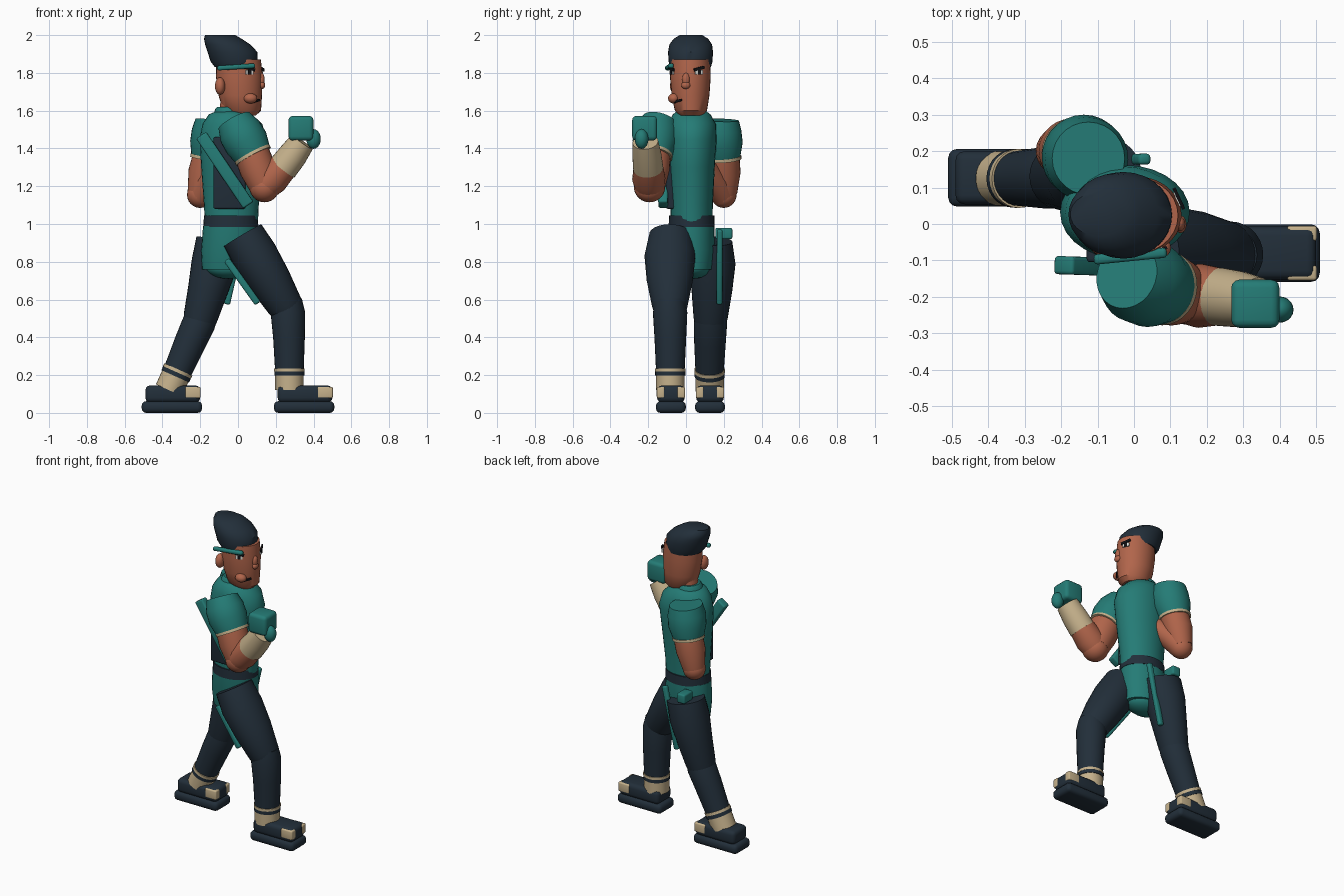
import bpy, bmesh, math
from mathutils import Vector

if "Cube" in bpy.data.objects:
    bpy.data.objects.remove(bpy.data.objects["Cube"], do_unlink=True)


def material(name, red, green, blue):
    mat = bpy.data.materials.new(name)
    mat.use_nodes = True
    colour = (red, green, blue, 1)
    mat.diffuse_color = colour
    mat.node_tree.nodes["Principled BSDF"].inputs["Base Color"].default_value = colour
    return mat


teal = material("teal cloth", .018, .2, .18)
navy = material("dark navy cloth", .016, .028, .042)
skin = material("warm skin", .44, .13, .07)
beige = material("beige trim", .56, .44, .26)
black = material("black detail", .006, .006, .008)
white = material("eye white", .75, .75, .7)


def finish(bm, name, mat):
    """Turn a bmesh into a shaded object with one material."""
    bmesh.ops.recalc_face_normals(bm, faces=bm.faces)
    mesh = bpy.data.meshes.new(name)
    bm.to_mesh(mesh)
    bm.free()
    mesh.materials.append(mat)
    obj = bpy.data.objects.new(name, mesh)
    bpy.context.collection.objects.link(obj)
    bpy.ops.object.select_all(action="DESELECT")
    bpy.context.view_layer.objects.active = obj
    obj.select_set(True)
    bpy.ops.object.shade_smooth_by_angle(angle=math.radians(40))
    return obj


def skin_rings(name, rings, mat):
    """Bridge a list of point rings and cap both ends."""
    bm = bmesh.new()
    rows = [[bm.verts.new(point) for point in ring] for ring in rings]
    count = len(rows[0])
    for low, high in zip(rows, rows[1:]):
        for i in range(count):
            j = (i + 1) % count
            bm.faces.new((low[i], low[j], high[j], high[i]))
    bm.faces.new(rows[0][::-1])
    bm.faces.new(rows[-1])
    return finish(bm, name, mat)


def ellipse(centre, side, across, sides=28):
    turns = [math.tau * i / sides for i in range(sides)]
    return [centre + side * math.cos(a) + across * math.sin(a) for a in turns]


def stack(name, levels, mat):
    """Level oval sections: x, y, z, x radius, y radius."""
    rings = [ellipse(Vector(level[:3]), Vector((level[3], 0, 0)),
                     Vector((0, level[4], 0))) for level in levels]
    return skin_rings(name, rings, mat)


def tube(name, mat, *stations):
    """Limb through stations: x, y, z, radius and optional y radius."""
    points = [Vector(s[:3]) for s in stations]
    rings = []
    for i, station in enumerate(stations):
        ahead = points[min(i + 1, len(points) - 1)]
        behind = points[max(i - 1, 0)]
        along = (ahead - behind).normalized()
        side = along.cross(Vector((0, 1, 0))).normalized()
        across = along.cross(side)
        rings.append(ellipse(points[i], side * station[3], across * station[-1]))
    return skin_rings(name, rings, mat)


def ball(name, mat, centre, radii):
    bm = bmesh.new()
    bmesh.ops.create_uvsphere(bm, u_segments=20, v_segments=12, radius=1)
    bmesh.ops.scale(bm, vec=radii, verts=bm.verts)
    bmesh.ops.translate(bm, vec=centre, verts=bm.verts)
    return finish(bm, name, mat)


def box(name, mat, centre, size, bevel=0.0, turn=(0, 0, 0)):
    bm = bmesh.new()
    bmesh.ops.create_cube(bm, size=1)
    bmesh.ops.scale(bm, vec=size, verts=bm.verts)
    if bevel:
        bmesh.ops.bevel(bm, geom=bm.edges[:], offset=bevel, segments=3,
                        profile=.5, affect="EDGES")
    obj = finish(bm, name, mat)
    obj.location = centre
    obj.rotation_euler = turn
    return obj


def bar(name, mat, start, end, width, depth):
    """Flat bar between two points, depth measured along y."""
    start, end = Vector(start), Vector(end)
    line = end - start
    tilt = -math.atan2(line.z, line.x)
    yaw = math.atan2(line.y, math.hypot(line.x, line.z))
    obj = box(name, mat, (start + end) / 2, (line.length, depth, width), .01)
    obj.rotation_mode = "XYZ"
    obj.rotation_euler = (0, tilt, yaw)
    return obj


# Torso, side panel and belt
stack("torso", [(-.035, .03, .99, .14, .11), (-.035, .03, 1.1, .145, .112),
                (-.03, .03, 1.3, .165, .122), (-.025, .032, 1.45, .178, .13),
                (-.03, .032, 1.53, .158, .126), (-.04, .03, 1.58, .115, .1),
                (-.04, .03, 1.595, .08, .08)], teal)
stack("collar", [(-.05, .03, 1.56, .085, .085), (-.05, .03, 1.61, .07, .075),
                 (-.05, .03, 1.62, .06, .065)], teal)
box("side_panel", navy, (-.045, -.075, 1.27), (.17, .06, .38), .01)
bar("chest_strap", teal, (-.195, -.11, 1.47), (.055, -.125, 1.1), .065, .05)
stack("belt", [(-.038, .03, .985, .146, .122), (-.038, .03, 1.045, .142, .12)], navy)

# Hips and hanging sash
stack("hips", [(-.05, .04, .76, .14, .1), (-.045, .035, .86, .15, .118),
               (-.04, .03, .99, .145, .12)], teal)
ball("crotch", teal, (-.05, .04, .77), (.12, .09, .06))
bar("right_sash", teal, (-.06, -.12, .81), (.105, -.14, .58), .035, .03)
bar("left_sash", teal, (.03, .175, .97), (-.06, .18, .575), .035, .03)
box("sash_knot", teal, (-.13, .2, .95), (.06, .09, .06), .01)

# Legs: thigh, shin and banded ankle
tube("right_thigh", navy, (.025, -.08, .94, .115, .115), (.09, -.085, .83, .122, .135),
     (.17, -.086, .7, .112, .122), (.25, -.086, .565, .094, .094),
     (.262, -.086, .53, .08, .08))
tube("right_shin", navy, (.258, -.085, .6, .08), (.264, -.084, .53, .091),
     (.27, -.083, .4, .084), (.272, -.083, .23, .076))
tube("left_thigh", navy, (-.1, .145, .91, .122, .1), (-.125, .14, .79, .122, .122),
     (-.16, .137, .65, .106, .108), (-.2, .13, .5, .09, .09),
     (-.21, .13, .46, .08, .08))
tube("left_shin", navy, (-.18, .13, .54, .08), (-.207, .13, .475, .088),
     (-.25, .127, .38, .084), (-.32, .125, .22, .075))


def ankle(side, top, bottom):
    top, bottom = Vector(top), Vector(bottom)

    def band(name, mat, start, end, radius):
        tube(side + name, mat, (*top.lerp(bottom, start), radius),
             (*top.lerp(bottom, end), radius))
    band("_ankle_stripe", beige, 0, .14, .081)
    band("_ankle_cuff", navy, .14, .33, .08)
    band("_sock", beige, .33, 1, .076)


ankle("right", (.272, -.083, .235), (.272, -.083, .12))
ankle("left", (-.316, .125, .23), (-.365, .125, .12))

# Shoes with soles and toe corner patches
for side, x, y in (("right", .35, -.08), ("left", -.35, .127)):
    box(side + "_sole", navy, (x, y, .031), (.32, .158, .062), .024)
    box(side + "_shoe", navy, (x + .005, y, .1), (.29, .146, .09), .025)
    for end, offset in (("outer", -.054), ("inner", .054)):
        box(f"{side}_{end}_toe_patch", beige, (x + .111, y + offset, .108),
            (.082, .042, .06), .008)

# Right arm raised in guard
tube("right_sleeve", teal, (-.02, -.14, 1.545, .094), (.01, -.155, 1.49, .116),
     (.045, -.166, 1.43, .118), (.08, -.175, 1.365, .1))
tube("right_sleeve_trim", beige, (.075, -.174, 1.372, .103), (.083, -.176, 1.357, .103))
tube("right_upper_arm", skin, (.07, -.174, 1.38, .094), (.105, -.183, 1.29, .096),
     (.14, -.19, 1.2, .08))
ball("right_elbow", skin, (.14, -.193, 1.195), (.08, .083, .08))
tube("right_forearm", skin, (.13, -.193, 1.19, .076), (.18, -.197, 1.24, .088),
     (.25, -.2, 1.315, .076))
tube("right_bracer", beige, (.235, -.2, 1.295, .08), (.29, -.207, 1.365, .077),
     (.34, -.215, 1.435, .068))
box("right_fist", teal, (.333, -.219, 1.507), (.132, .132, .13), .022)
ball("right_thumb", teal, (.4, -.235, 1.45), (.038, .036, .052))

# Left arm drawn back
tube("left_sleeve", teal, (-.125, .18, 1.55, .1), (-.13, .178, 1.49, .115),
     (-.14, .186, 1.42, .115), (-.155, .195, 1.35, .094))
tube("left_sleeve_trim", beige, (-.154, .195, 1.357, .098), (-.157, .196, 1.34, .098))
tube("left_upper_arm", skin, (-.15, .195, 1.36, .088), (-.175, .2, 1.27, .089),
     (-.2, .203, 1.16, .068))
ball("left_elbow", skin, (-.2, .2, 1.155), (.07, .068, .07))
tube("left_forearm", skin, (-.2, .2, 1.15, .066), (-.15, .16, 1.22, .07),
     (-.07, .08, 1.32, .06))

# Head, neck and swept-back hair
tube("neck", skin, (-.045, .03, 1.56, .06), (-.03, .03, 1.66, .06))
stack("head", [(.03, .027, 1.575, .065, .06), (.022, .026, 1.6, .1, .085),
               (.012, .024, 1.68, .115, .1), (.007, .023, 1.78, .124, .108),
               (.003, .023, 1.87, .118, .105)], skin)
stack("hair", [(-.01, .024, 1.83, .112, .108), (-.02, .024, 1.86, .125, .116),
               (-.029, .024, 1.91, .132, .119), (-.054, .025, 1.95, .12, .113),
               (-.08, .026, 1.98, .1, .092), (-.095, .027, 2, .08, .06)], navy)
bar("head_band", teal, (-.11, -.098, 1.825), (.09, -.078, 1.838), .025, .028)
ball("ear", skin, (-.095, -.05, 1.73), (.027, .035, .046))
ball("cheek", skin, (.066, -.065, 1.665), (.036, .03, .027))


def face_plate(name, mat, degrees, z, width, height, tilt=0, lift=0):
    """Thin plate resting on the oval face at the given heading."""
    angle = math.radians(degrees)
    centre = (.008 + (.122 + lift) * math.cos(angle),
              .023 + (.106 + lift) * math.sin(angle), z)
    box(name, mat, centre, (.009, width, height), 0, (math.radians(tilt), 0, angle))


# Face, turned slightly toward the guard hand
for side, heading, tilt in (("right", -65, -14), ("left", 25, 14)):
    face_plate(side + "_eye", white, heading, 1.803, .042, .022, 0, .002)
    face_plate(side + "_pupil", black, heading, 1.803, .018, .022, 0, .004)
    face_plate(side + "_brow", black, heading, 1.823, .062, .015, tilt, .005)
face_plate("mouth", black, -40, 1.652, .05, .012, 12, -.004)
ball("nose_bridge", skin, (.125, 0, 1.765), (.016, .02, .035))
ball("nose_tip", skin, (.128, -.001, 1.735), (.016, .024, .02))
